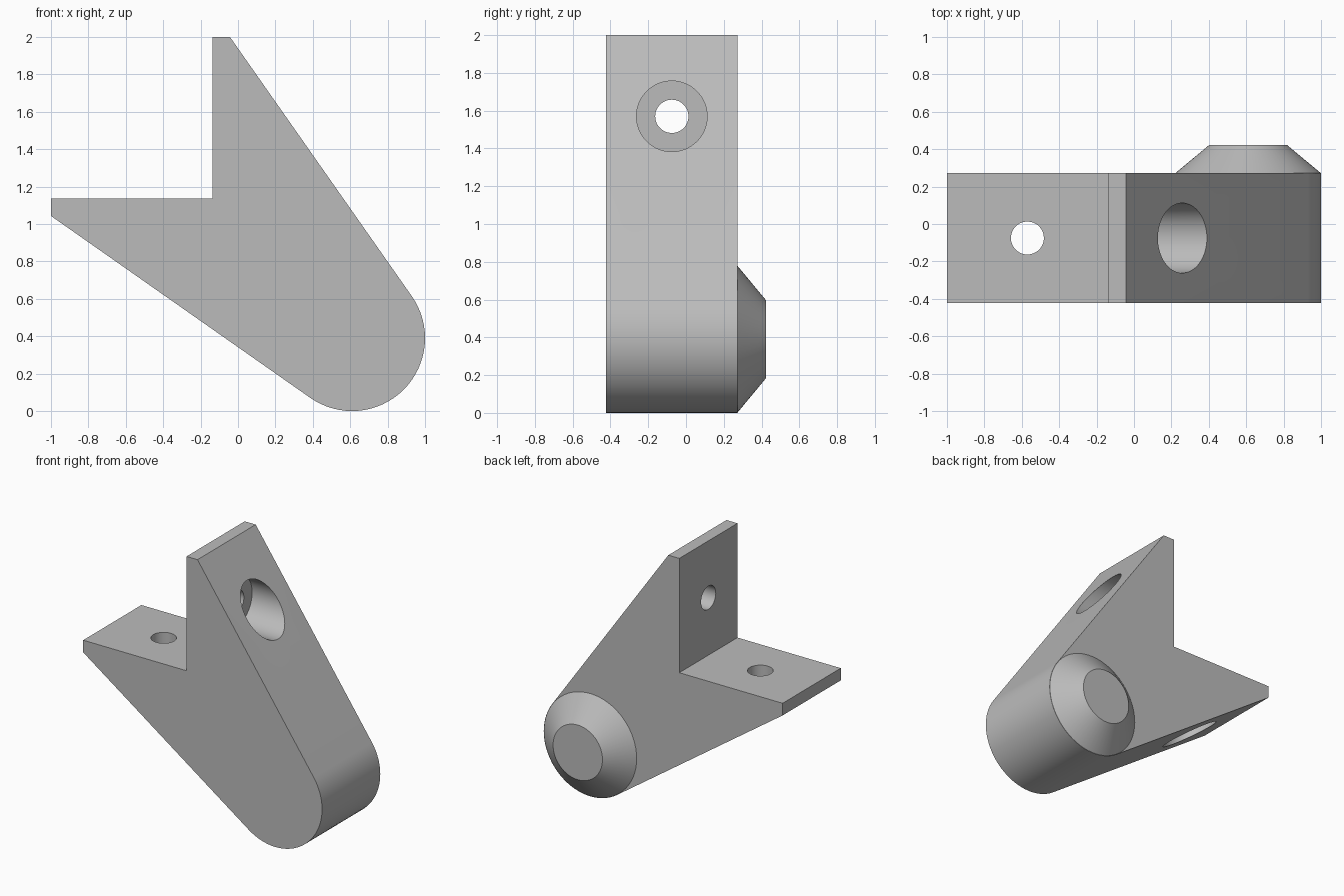
import bpy, bmesh
from math import atan2, acos, cos, sin, pi, hypot, radians
from mathutils import Matrix, Vector

if "Cube" in bpy.data.objects:
    bpy.data.objects.remove(bpy.data.objects["Cube"], do_unlink=True)

FRONT, BACK, TIP = -0.423, 0.273, 0.423   # depth of body and boss
CX, CZ, R = 0.61, 0.39, 0.39              # rounded end
CORNER_X, CORNER_Z = -0.135, 1.135        # inner corner of the notch
LIP, PLATE, HOLE_OFF = 0.092, 0.175, 0.435
HOLE_Y, HOLE_R, BORE_R = -0.075, 0.088, 0.187

grey = bpy.data.materials.new("plain grey")
grey.use_nodes = True
grey.diffuse_color = (0.5, 0.5, 0.5, 1)
grey.node_tree.nodes["Principled BSDF"].inputs["Base Color"].default_value = (0.5, 0.5, 0.5, 1)


def finish(name, bm):
    bmesh.ops.recalc_face_normals(bm, faces=bm.faces)
    mesh = bpy.data.meshes.new(name)
    bm.to_mesh(mesh)
    bm.free()
    mesh.materials.append(grey)
    ob = bpy.data.objects.new(name, mesh)
    bpy.context.collection.objects.link(ob)
    return ob


def activate(ob):
    bpy.ops.object.select_all(action='DESELECT')
    ob.select_set(True)
    bpy.context.view_layer.objects.active = ob


def cylinder(name, start, axis, radius, length):
    """Cutter running from start along axis."""
    bm = bmesh.new()
    axis = Vector(axis)
    turn = axis.to_track_quat('Z', 'Y').to_matrix().to_4x4()
    bmesh.ops.create_cone(bm, cap_ends=True, segments=64, radius1=radius, radius2=radius,
                          depth=length,
                          matrix=Matrix.Translation(Vector(start) + axis * length / 2) @ turn)
    ob = finish(name, bm)
    ob.hide_render = True
    return ob


def tangent_angle(p, side):
    dx, dz = p[0] - CX, p[1] - CZ
    return atan2(dz, dx) + side * acos(R / hypot(dx, dz))


# Bracket body: two lips meeting tangentially at a rounded end
top_tip = (CORNER_X + LIP, 2.0)
side_tip = (-1.0, CORNER_Z - LIP)
a0 = tangent_angle(top_tip, -1)
a1 = tangent_angle(side_tip, 1) - 2 * pi
steps = 32
profile = [(-1.0, CORNER_Z), (CORNER_X, CORNER_Z), (CORNER_X, 2.0), top_tip]
for i in range(steps + 1):
    a = a0 + (a1 - a0) * i / steps
    profile.append((CX + R * cos(a), CZ + R * sin(a)))
profile.append(side_tip)

bm = bmesh.new()
face = bm.faces.new([bm.verts.new((x, FRONT, z)) for x, z in profile])
ext = bmesh.ops.extrude_face_region(bm, geom=[face])
bmesh.ops.translate(bm, vec=(0, BACK - FRONT, 0),
                    verts=[v for v in ext["geom"] if isinstance(v, bmesh.types.BMVert)])
body = finish("bracket_body", bm)

# Screw holes and wide counterbores through both plates
hx, hz = CORNER_X - HOLE_OFF, CORNER_Z + HOLE_OFF
cutters = [
    cylinder("wall_hole", (CORNER_X - 0.1, HOLE_Y, hz), (1, 0, 0), HOLE_R, 1),
    cylinder("wall_bore", (CORNER_X + PLATE, HOLE_Y, hz), (1, 0, 0), BORE_R, 1),
    cylinder("shelf_hole", (hx, HOLE_Y, CORNER_Z + 0.1), (0, 0, -1), HOLE_R, 1),
    cylinder("shelf_bore", (hx, HOLE_Y, CORNER_Z - PLATE), (0, 0, -1), BORE_R, 1),
]
activate(body)
for c in cutters:
    mod = body.modifiers.new(c.name, 'BOOLEAN')
    mod.operation, mod.solver, mod.object = 'DIFFERENCE', 'EXACT', c
    bpy.ops.object.modifier_apply(modifier=mod.name)
for c in cutters:
    bpy.data.objects.remove(c, do_unlink=True)

# Tapered boss on the back of the rounded end
bm = bmesh.new()
bmesh.ops.create_cone(bm, cap_ends=True, segments=64, radius1=0.388, radius2=0.207,
                      depth=TIP - BACK,
                      matrix=Matrix.Translation((CX, (BACK + TIP) / 2, CZ))
                      @ Matrix.Rotation(radians(-90), 4, 'X'))
boss = finish("tapered_boss", bm)

for ob in (body, boss):
    activate(ob)
    bpy.ops.object.shade_smooth_by_angle(angle=radians(25))
